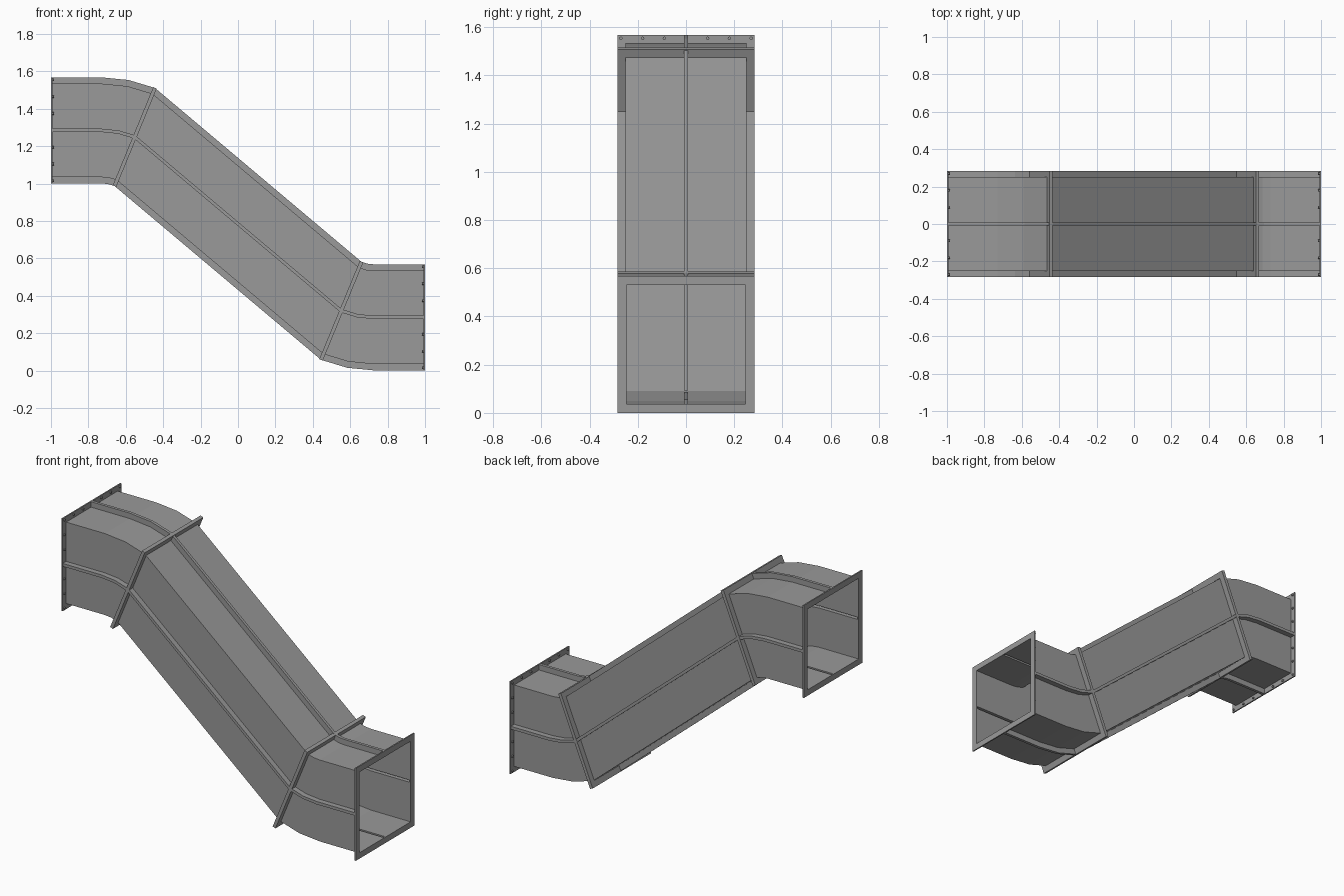
import bpy, bmesh, math
from mathutils import Vector, Matrix

if "Cube" in bpy.data.objects:
    bpy.data.objects.remove(bpy.data.objects["Cube"])

WALL, INNER, RIM = 0.25, 0.248, 0.284   # half sizes of duct, its bore and flange rim
MID = 0.784                              # height of the centre of symmetry
BEND = math.radians(22.4)
RADIUS = 0.467                           # centre line bend radius

# Dark painted steel
steel = bpy.data.materials.new("dark_grey")
steel.diffuse_color = (0.32, 0.32, 0.32, 1)
steel.use_nodes = True
steel.node_tree.nodes["Principled BSDF"].inputs["Base Color"].default_value = steel.diffuse_color


def up(a):
    return Vector((math.sin(a), 0, math.cos(a)))


def along(a):
    return Vector((math.cos(a), 0, -math.sin(a)))


# Stations (centre, tilt): straight, bend, sloped run, bend, straight
pivot = Vector((-0.73, 0, MID + 0.5 - RADIUS))
upper = [(Vector((-0.998, 0, MID + 0.5)), 0)]
upper += [(pivot + RADIUS * up(a), a) for a in (0, BEND / 2, BEND)]
lower = [(Vector((-c.x, 0, 2 * MID - c.z)), a) for c, a in reversed(upper)]
path = upper + lower


def make_object(name, bm):
    bmesh.ops.recalc_face_normals(bm, faces=bm.faces)
    mesh = bpy.data.meshes.new(name)
    bm.to_mesh(mesh)
    bm.free()
    mesh.materials.append(steel)
    ob = bpy.data.objects.new(name, mesh)
    bpy.context.collection.objects.link(ob)
    return ob


def ring(bm, section, station):
    c, a = station
    return [bm.verts.new(c + Vector((0, y, 0)) + s * up(a)) for y, s in section]


def skin(bm, r0, r1):
    n = len(r0)
    for i in range(n):
        j = (i + 1) % n
        bm.faces.new((r0[i], r0[j], r1[j], r1[i]))


def square(h):
    return [(-h, -h), (h, -h), (h, h), (-h, h)]


def ribbed_square(h, w, top):
    """Square section with a raised rib in the middle of each side."""
    pts = []
    side = [(-h, -h), (-w, -h), (-w, -top), (w, -top), (w, -h)]
    for _ in range(4):
        pts += side
        side = [(-s, y) for y, s in side]
    return pts


def hollow(name, outer, inner, stations):
    bm = bmesh.new()
    o = [ring(bm, outer, s) for s in stations]
    i = [ring(bm, inner, s) for s in stations]
    for loops in (o, i):
        for a, b in zip(loops, loops[1:]):
            skin(bm, a, b)
    skin(bm, o[0], i[0])
    skin(bm, o[-1], i[-1])
    return make_object(name, bm)


# Thin duct shell with folded seam ribs, open as grooves on the inside
hollow("duct_shell", ribbed_square(WALL, 0.009, RIM - 0.0005),
       ribbed_square(INNER, 0.007, RIM - 0.003), path)

# Tilted joint flanges where the bends meet the sloped run
for name, (c, a) in (("upper_joint_flange", upper[-1]), ("lower_joint_flange", lower[0])):
    n = along(a) * 0.01
    hollow(name, square(RIM), square(INNER + 0.001), [(c - n, a), (c + n, a)])

# End flanges, each with a row of bolt heads on the inner side
T = 0.008
marks = [k * 0.09 for k in (-3, -2, -1, 1, 2, 3)]
spots = {(m, e) for m in marks for e in (-0.27, 0.27)} | {(e, m) for m in marks for e in (-0.27, 0.27)}
for name, x, z, d in (("upper_end", -1, MID + 0.5, 1), ("lower_end", 1, MID - 0.5, -1)):
    c = Vector((x, 0, z))
    hollow(name + "_flange", square(RIM), square(INNER - 0.0005),
           [(c, 0), (c + Vector((d * T, 0, 0)), 0)])
    bm = bmesh.new()
    for y, s in sorted(spots):
        m = Matrix.Translation(c + Vector((d * (T + 0.003), y, s))) @ Matrix.Rotation(math.pi / 2, 4, 'Y')
        bmesh.ops.create_cone(bm, cap_ends=True, segments=8, radius1=0.007,
                              radius2=0.007, depth=0.008, matrix=m)
    make_object(name + "_bolts", bm)
